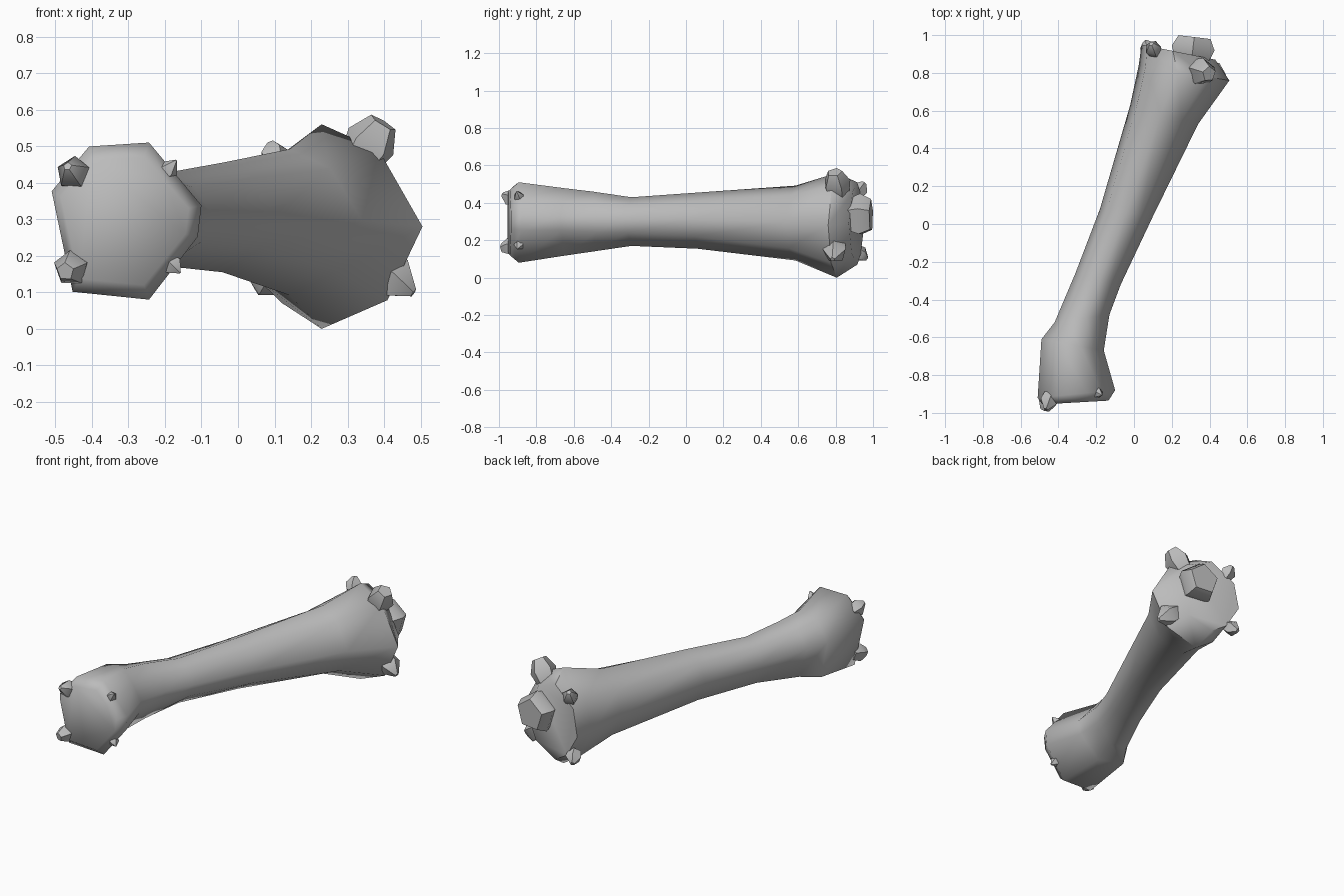
import bpy, bmesh, math
from mathutils import Vector

cube = bpy.data.objects.get("Cube")
if cube:
    bpy.data.objects.remove(cube, do_unlink=True)

grey = bpy.data.materials.new("bone grey")
grey.use_nodes = True
colour = (0.5, 0.5, 0.5, 1)
grey.diffuse_color = colour
bsdf = grey.node_tree.nodes["Principled BSDF"]
bsdf.inputs["Base Color"].default_value = colour
bsdf.inputs["Roughness"].default_value = 0.8


def loft(name, rings, angle):
    """Skin a list of equal-length rings and cap both ends."""
    bm = bmesh.new()
    loops = [[bm.verts.new(p) for p in ring] for ring in rings]
    for a, b in zip(loops, loops[1:]):
        n = len(a)
        for i in range(n):
            j = (i + 1) % n
            bm.faces.new((a[i], a[j], b[j], b[i]))
    bm.faces.new(loops[0])
    bm.faces.new(loops[-1])
    bmesh.ops.recalc_face_normals(bm, faces=bm.faces)
    mesh = bpy.data.meshes.new(name)
    bm.to_mesh(mesh)
    bm.free()
    obj = bpy.data.objects.new(name, mesh)
    bpy.context.collection.objects.link(obj)
    mesh.materials.append(grey)
    bpy.ops.object.select_all(action='DESELECT')
    obj.select_set(True)
    bpy.context.view_layer.objects.active = obj
    bpy.ops.object.shade_smooth_by_angle(angle=math.radians(angle))


# Shaft: the cross-section blends from the front knuckle to the rear one
front_profile = [(1, .2), (.65, .6), (.3, 1), (-.5, .95),
                 (-1, .38), (-.72, -.9), (.3, -1), (.95, -.2)]
rear_profile = [(1, 0), (.5, .75), (-.15, 1), (-.85, .55),
                (-1, -.15), (-.6, -.75), (-.15, -1), (.6, -.72)]
# centre x, y, z, half width, half height, slant in y, profile blend
stations = [
    (-.31, -.945, .295, .175, .175, .01, 0),
    (-.305, -.90, .295, .205, .215, .02, 0),
    (-.325, -.64, .298, .165, .18, -.03, .1),
    (-.275, -.50, .30, .145, .16, .02, .3),
    (-.19, -.29, .30, .12, .13, -.03, .5),
    (-.04, .06, .305, .14, .15, -.02, .7),
    (.16, .58, .292, .18, .20, -.05, .9),
    (.265, .80, .28, .24, .28, -.04, 1),
    (.235, .91, .29, .195, .22, -.04, 1),
]
rings = []
for x, y, z, w, h, slant, t in stations:
    ring = []
    for f, r in zip(front_profile, rear_profile):
        u, v = Vector(f).lerp(Vector(r), t)
        ring.append((x + w * u, y + slant * u, z + h * v))
    rings.append(ring)
loft("bone_shaft", rings, 60)


def stud(name, base, direction, radius, length, tip, sides=5):
    """A chunky knob that grows out of the bone along a direction."""
    turn = Vector(direction).to_track_quat('Z', 'Y')
    rings = []
    for h, r in ((-.3, .8), (.35, 1), (1, tip)):
        ring = []
        for i in range(sides):
            a = math.tau * i / sides + .3
            p = Vector((math.cos(a) * r * radius, math.sin(a) * r * radius, h * length))
            ring.append(Vector(base) + turn @ p)
        rings.append(ring)
    loft(name, rings, 50)


# Front knuckle studs
stud("front_upper_right_stud", (-.445, -.92, .42), (-.35, -1, .4), .048, .07, .25)
stud("front_lower_right_stud", (-.45, -.92, .17), (-.35, -1, -.2), .05, .07, .5)
stud("front_upper_left_stud", (-.20, -.89, .425), (.6, -.3, .7), .028, .05, .1)
stud("front_lower_left_stud", (-.185, -.89, .18), (.6, -.3, -.6), .028, .04, .1)

# Rear knuckle studs
stud("rear_end_knob", (.31, .90, .33), (.12, 1, 0), .12, .09, .75)
stud("rear_upper_left_stud", (.345, .81, .48), (.5, -.15, .8), .075, .10, .55)
stud("rear_lower_left_stud", (.40, .80, .155), (.7, -.15, -.5), .065, .10, .2)
stud("rear_upper_right_stud", (.105, .92, .46), (-.2, .5, .7), .045, .06, .3)
stud("rear_lower_right_stud", (.08, .92, .135), (-.3, .7, -.5), .045, .06, .3)
